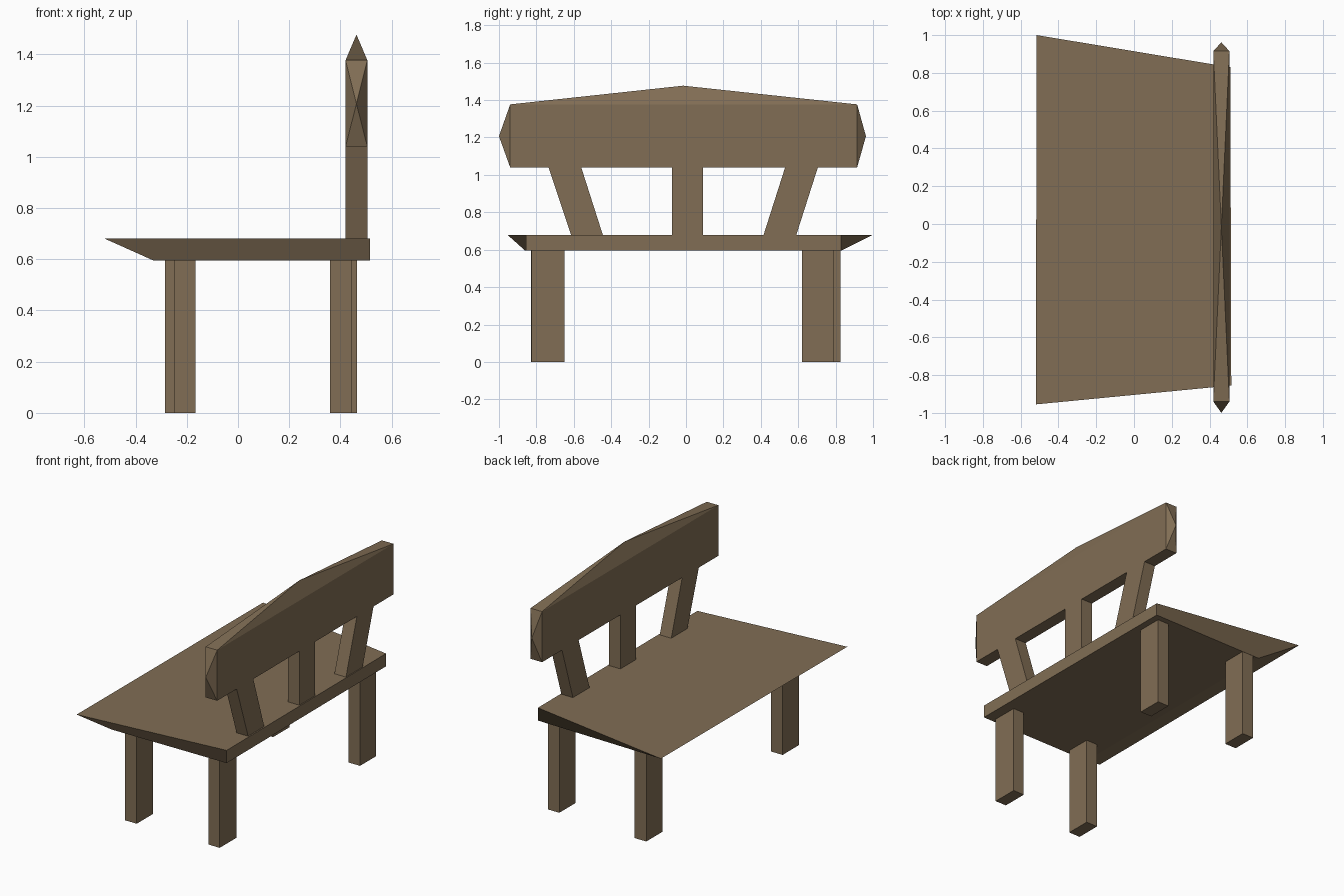
import bpy, bmesh

if "Cube" in bpy.data.objects:
    bpy.data.objects.remove(bpy.data.objects["Cube"])

wood = bpy.data.materials.new("brown_wood")
wood.diffuse_color = (0.22, 0.155, 0.09, 1)
wood.use_nodes = True
wood.node_tree.nodes["Principled BSDF"].inputs["Base Color"].default_value = wood.diffuse_color


def finish(bm, name):
    bmesh.ops.recalc_face_normals(bm, faces=bm.faces)
    mesh = bpy.data.meshes.new(name)
    bm.to_mesh(mesh)
    bm.free()
    mesh.materials.append(wood)
    obj = bpy.data.objects.new(name, mesh)
    bpy.context.collection.objects.link(obj)
    return obj


def loft(bm, lower, upper):
    """Solid between two matching polygons; returns side faces and caps."""
    a = [bm.verts.new(p) for p in lower]
    b = [bm.verts.new(p) for p in upper]
    n = len(a)
    sides = [bm.faces.new((a[i], a[(i + 1) % n], b[(i + 1) % n], b[i])) for i in range(n)]
    return sides, bm.faces.new(a[::-1]), bm.faces.new(b)


def rect(x0, x1, y0, y1, z):
    return [(x0, y0, z), (x1, y0, z), (x1, y1, z), (x0, y1, z)]


def point_face(bm, face, tip):
    """Raise a face into a pyramid."""
    bmesh.ops.poke(bm, faces=[face])["verts"][0].co = tip


# seat: tapered plank with an undercut front edge
bm = bmesh.new()
loft(bm,
     [(-0.33, -0.86, 0.595), (0.515, -0.855, 0.595), (0.51, 0.83, 0.595), (-0.33, 0.825, 0.595)],
     [(-0.52, -0.955, 0.68), (0.515, -0.855, 0.68), (0.51, 0.83, 0.68), (-0.515, 1.0, 0.68)])
finish(bm, "seat")

# four legs, slightly irregular placement
legs = {
    "front_leg_a": (-0.25, -0.165, -0.83, -0.66),
    "front_leg_b": (-0.285, -0.20, 0.655, 0.825),
    "back_leg_a": (0.36, 0.443, -0.825, -0.65),
    "back_leg_b": (0.38, 0.465, 0.62, 0.79),
}
for name, r in legs.items():
    bm = bmesh.new()
    loft(bm, rect(*r, 0), rect(*r, 0.60))
    finish(bm, name)

# three backrest supports, the outer two splayed
X0, X1 = 0.42, 0.505
supports = {
    "left_support": ((-0.615, -0.445), (-0.735, -0.56)),
    "middle_support": ((-0.075, 0.09), (-0.075, 0.09)),
    "right_support": ((0.415, 0.59), (0.53, 0.705)),
}
for name, (bottom, top) in supports.items():
    bm = bmesh.new()
    loft(bm, rect(X0, X1, *bottom, 0.68), rect(X0, X1, *top, 1.04))
    finish(bm, name)

# backrest: slab with pointed top and pointed ends
bm = bmesh.new()
sides, _, cap = loft(bm, rect(X0, X1, -0.94, 0.915, 1.04), rect(X0, X1, -0.94, 0.915, 1.377))
mid = (X0 + X1) / 2
near_end, far_end = sides[0], sides[2]
point_face(bm, near_end, (mid, -1.0, 1.207))
point_face(bm, far_end, (mid, 0.962, 1.207))
point_face(bm, cap, (mid, -0.015, 1.477))
finish(bm, "backrest")
